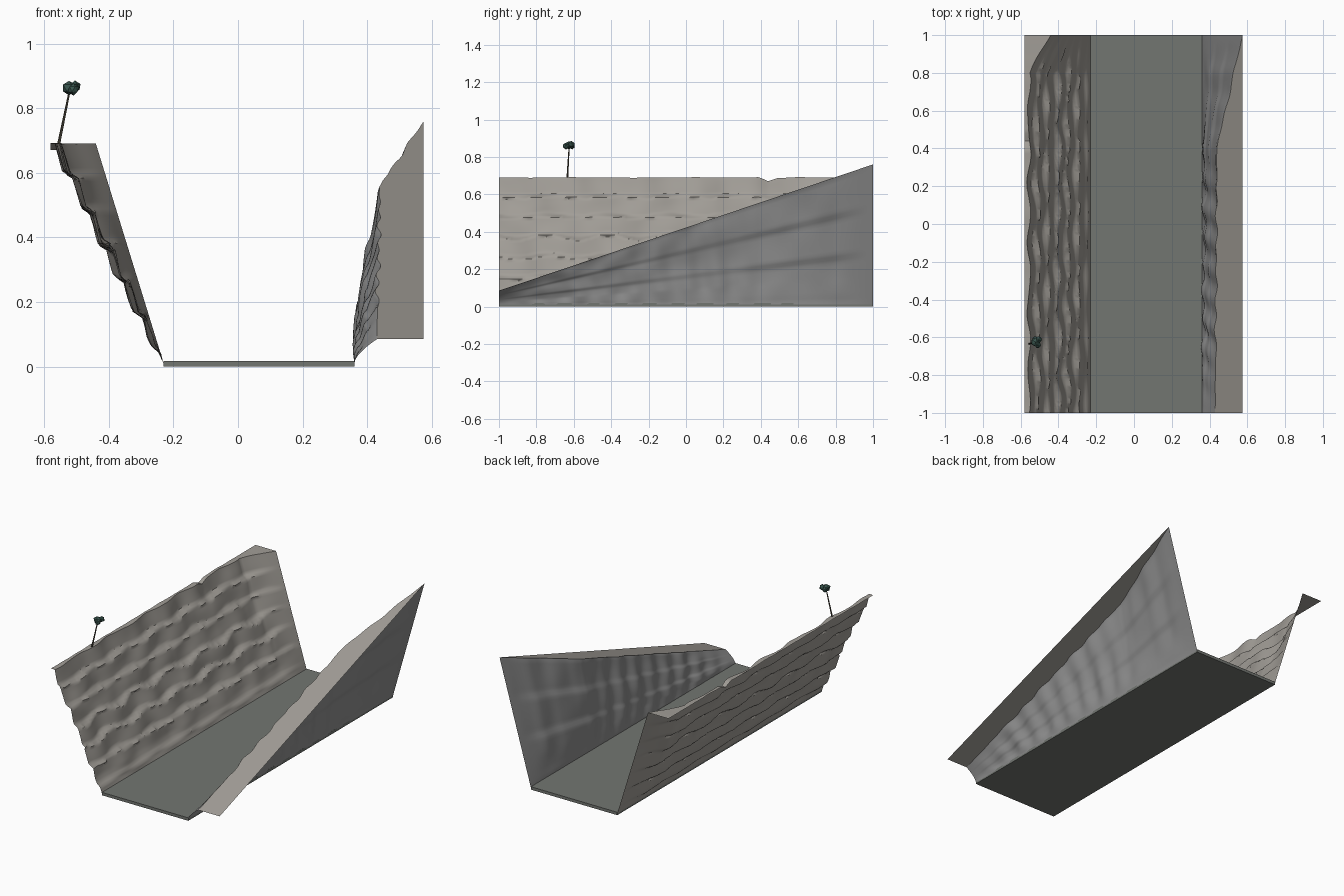
import bpy, bmesh, math, random
from mathutils import Vector, noise

if "Cube" in bpy.data.objects:
    bpy.data.objects.remove(bpy.data.objects["Cube"])
random.seed(4)


def material(name, rgb):
    m = bpy.data.materials.new(name)
    m.diffuse_color = (*rgb, 1)
    m.use_nodes = True
    m.node_tree.nodes["Principled BSDF"].inputs["Base Color"].default_value = m.diffuse_color
    return m


ROCK = material("rock", (0.36, 0.34, 0.31))
ROCK_DARK = material("dark_rock", (0.27, 0.27, 0.27))
BED = material("bed", (0.17, 0.18, 0.165))
LEAF = material("leaf", (0.04, 0.09, 0.075))
BARK = material("bark", (0.08, 0.07, 0.05))


def finish(name, bm, mat, angle=None):
    bmesh.ops.recalc_face_normals(bm, faces=bm.faces[:])
    me = bpy.data.meshes.new(name)
    bm.to_mesh(me)
    bm.free()
    me.materials.append(mat)
    ob = bpy.data.objects.new(name, me)
    bpy.context.collection.objects.link(ob)
    if angle:
        bpy.context.view_layer.objects.active = ob
        ob.select_set(True)
        bpy.ops.object.shade_smooth_by_angle(angle=math.radians(angle))
        ob.select_set(False)
    return ob


def ramp(a, b, v):
    return min(1, max(0, (v - a) / (b - a)))


def sheet(name, fn, nu, nv, mat):
    """Grid surface from fn(u, y), with y running from -1 to 1."""
    bm = bmesh.new()
    rows = [[bm.verts.new(fn(i / nu, -1 + 2 * j / nv)) for i in range(nu + 1)]
            for j in range(nv + 1)]
    for j in range(nv):
        for i in range(nu):
            bm.faces.new((rows[j][i], rows[j][i + 1], rows[j + 1][i + 1], rows[j + 1][i]))
    return finish(name, bm, mat, 40)


def step(p, tread):
    """Staircase: quick run across the tread, slow climb up the riser."""
    k, f = math.floor(p), p % 1
    return k + (f / 0.15 * tread if f < 0.15 else tread + (f - 0.15) / 0.85 * (1 - tread))


# left cliff: terraced rows of weathered blocks that fade out at the far end
def left_wall(s, y):
    fade = 1 - ramp(0.78, 1, y)
    top = -0.565 + 0.125 * ramp(0.8, 1, y)
    p = s * 6.3 - 0.33 + 0.10 * math.sin(y * 19) * math.sin(math.pi * s)
    q = step(p, 0.5) - p
    x = -0.23 + (top + 0.23) * s
    edge = min(1, 8 * s)
    x -= fade * edge * (0.053 * (q - 0.18) + 0.007 * math.sin(y * 19 + 2 * math.floor(p))
                        + 0.010 * noise.noise((y * 7, s * 5, 1)))
    notch = 0.02 * max(0, 1 - abs(y - 0.44) / 0.05)
    z = 0.01 + s * (0.68 - notch * s ** 8 + 0.005 * fade * s * noise.noise((y * 9, 0, 3)))
    return max(x, -0.58), y, z


def left_top(u, y):
    x, _, z = left_wall(1, y)
    return x + (-0.58 - x) * u, y, z


# right cliff: climbs towards the back, rippled in front and layered behind
def right_wall(s, y):
    height = 0.085 + 0.3375 * (y + 1)
    top = 0.43 + 0.01 * ramp(-1, 0.4, y) + 0.135 * ramp(0.4, 1, y)
    back = ramp(0.4, 1, y)
    x = 0.36 + (top - 0.36) * s ** (1.6 - 0.6 * back)
    fade = ramp(-1, -0.6, y) * (1 - ramp(0.8, 0.97, y)) * min(1, 5 * s)
    ripple = 1 - ramp(0.2, 0.5, y)
    p = s * 3.1 - 0.05
    x += fade * (0.008 * ripple * math.sin(y * 42 + 3 * s) * (1 - 0.5 * s)
                 + 0.035 * (step(p, 0.45) - p - 0.15) * (1 - 0.5 * ripple)
                 + 0.010 * noise.noise((y * 8, s * 3, 7)))
    return x, y, 0.01 + (height - 0.01) * s


def right_top(u, y):
    x, _, z = right_wall(1, y)
    return x + (0.575 - x) * u, y, z


sheet("left_cliff", left_wall, 64, 150, ROCK)
sheet("left_cliff_top", left_top, 2, 150, ROCK)
sheet("right_cliff", right_wall, 40, 150, ROCK_DARK)
sheet("right_cliff_top", right_top, 2, 150, ROCK)

# flat channel floor
bm = bmesh.new()
bmesh.ops.create_cube(bm, size=1)
for v in bm.verts:
    v.co = (0.065 + v.co.x * 0.59, v.co.y * 2, 0.009 + v.co.z * 0.018)
finish("channel_floor", bm, BED)

# leaning tree trunk
base, tip = Vector((-0.557, -0.635, 0.68)), Vector((-0.522, -0.625, 0.85))
bm = bmesh.new()
bmesh.ops.create_cone(bm, segments=6, radius1=0.005, radius2=0.003,
                      depth=(tip - base).length, cap_ends=True)
trunk = finish("tree_trunk", bm, BARK)
trunk.location = (base + tip) / 2
trunk.rotation_euler = (tip - base).to_track_quat('Z', 'Y').to_euler()

# clumped tree crown
bm = bmesh.new()
for dx, dy, dz, r in ((-0.006, 0, 0, 0.023), (0.012, 0.012, 0.004, 0.018),
                      (0.008, -0.016, -0.003, 0.018), (-0.006, 0.016, -0.004, 0.016)):
    new = bmesh.ops.create_icosphere(bm, subdivisions=1, radius=r)["verts"]
    for v in new:
        v.co = v.co * random.uniform(0.9, 1.15) + Vector((-0.517 + dx, -0.625 + dy, 0.862 + dz))
finish("tree_crown", bm, LEAF)
